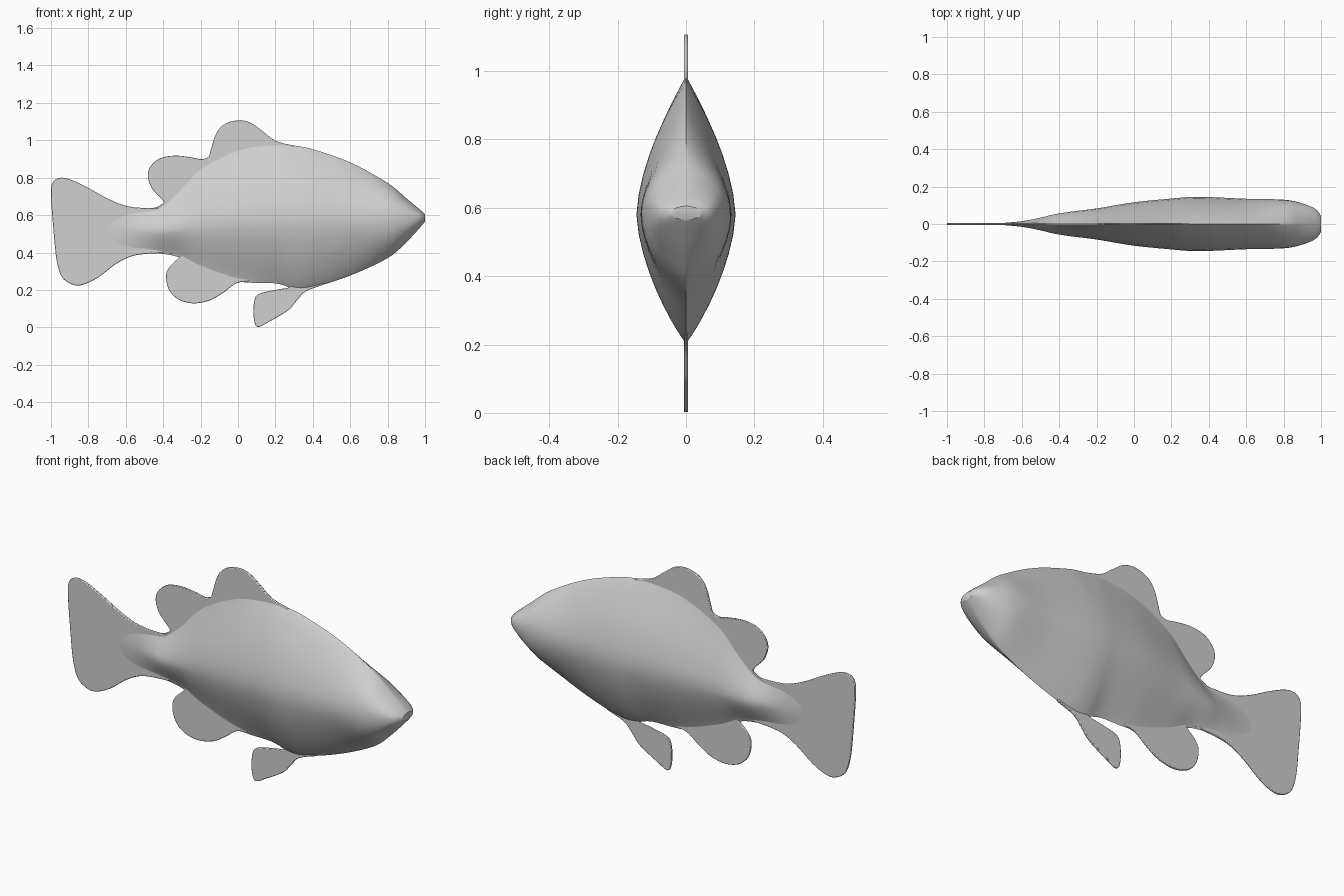
import bpy
import bmesh
import math

default_cube = bpy.data.objects.get("Cube")
if default_cube:
    bpy.data.objects.remove(default_cube, do_unlink=True)

FIN_HALF_THICKNESS = .006
SECTION_STEPS = 10

# One plain grey for the whole fish
grey = bpy.data.materials.new("light_grey")
grey.use_nodes = True
colour = (.63, .63, .63, 1)
grey.diffuse_color = colour
shader = next(n for n in grey.node_tree.nodes if n.type == 'BSDF_PRINCIPLED')
shader.inputs["Base Color"].default_value = colour


def catmull(p, q, r, s, t):
    """Blend four neighbouring points into one point between q and r."""
    return tuple(
        .5 * (2 * b + (c - a) * t
              + (2 * a - 5 * b + 4 * c - d) * t ** 2
              + (3 * b - a - 3 * c + d) * t ** 3)
        for a, b, c, d in zip(p, q, r, s))


def smooth_path(points, steps):
    """Open smooth path through all of the points."""
    padded = [points[0]] + list(points) + [points[-1]]
    path = []
    for i in range(len(points) - 1):
        for k in range(steps):
            path.append(catmull(*padded[i:i + 4], k / steps))
    path.append(points[-1])
    return path


def ramp(value, start, end):
    t = min(max((value - start) / (end - start), 0), 1)
    return t * t * (3 - 2 * t)


def finish(bm, name):
    """Turn the bmesh into a smooth shaded, coloured object."""
    bmesh.ops.recalc_face_normals(bm, faces=bm.faces)
    mesh = bpy.data.meshes.new(name)
    bm.to_mesh(mesh)
    bm.free()
    mesh.materials.append(grey)
    obj = bpy.data.objects.new(name, mesh)
    bpy.context.collection.objects.link(obj)
    bpy.ops.object.select_all(action='DESELECT')
    obj.select_set(True)
    bpy.context.view_layer.objects.active = obj
    bpy.ops.object.shade_smooth_by_angle(angle=math.radians(40))
    return obj


def section(x, top, bottom, middle, width):
    """Lens shaped ring: fuller at the snout, pinched where fins grow."""
    fullness = 1.6 + ramp(x, .6, 1)
    pinch = 1.3 - .4 * ramp(x, -.2, .4) - .2 * ramp(x, .7, 1)

    def half(end, side):
        points = []
        for k in range(SECTION_STEPS + 1):
            t = math.sin(k / SECTION_STEPS * math.pi / 2)
            y = width * max(1 - t ** fullness, 0) ** pinch
            points.append((x, side * y, middle + (end - middle) * t))
        return points

    return (half(top, 1) + half(top, -1)[-2::-1]
            + half(bottom, -1)[1:] + half(bottom, 1)[-2:0:-1])


def build_body(stations):
    bm = bmesh.new()
    rings = [[bm.verts.new(p) for p in section(*s)]
             for s in smooth_path(stations, 5)]
    for ring, following in zip(rings, rings[1:]):
        count = len(ring)
        for i in range(count):
            j = (i + 1) % count
            bm.faces.new((ring[i], ring[j], following[j], following[i]))
    bm.faces.new(rings[0])
    bm.faces.new(rings[-1])
    return finish(bm, "body")


def build_fin(name, edge, root):
    """Thin plate with a smooth outer edge and a root hidden in the body."""
    outline = smooth_path(edge, 5) + root
    bm = bmesh.new()
    verts = [bm.verts.new((x, -FIN_HALF_THICKNESS, z)) for x, z in outline]
    face = bm.faces.new(verts)
    extruded = bmesh.ops.extrude_face_region(bm, geom=[face])
    moved = [v for v in extruded["geom"] if isinstance(v, bmesh.types.BMVert)]
    bmesh.ops.translate(bm, verts=moved, vec=(0, 2 * FIN_HALF_THICKNESS, 0))
    fin = finish(bm, name)
    bevel = fin.modifiers.new("rounded_rim", 'BEVEL')
    bevel.width = FIN_HALF_THICKNESS * .6
    bevel.segments = 2
    bevel.limit_method = 'ANGLE'
    bevel.angle_limit = math.radians(60)
    return fin


# Body stations from snout to tail: x, top, bottom, widest height, half width
build_body([
    (1, .605, .565, .585, .043),
    (.97, .632, .53, .585, .08),
    (.9, .69, .455, .583, .11),
    (.8, .772, .37, .58, .13),
    (.6, .882, .277, .58, .135),
    (.4, .952, .213, .58, .144),
    (.3, .972, .207, .58, .144),
    (.2, .985, .235, .58, .136),
    (0, .965, .245, .57, .116),
    (-.2, .87, .31, .55, .083),
    (-.32, .74, .375, .53, .068),
    (-.42, .65, .395, .52, .053),
    (-.5, .637, .4, .52, .034),
    (-.6, .64, .39, .52, .015),
    (-.72, .64, .38, .52, .004),
])

# Fins: outer edge as x, z points, then the hidden root
build_fin("front_dorsal_fin", [
    (.3, .97), (.2, .998), (.13, 1.05), (.065, 1.095), (0, 1.107),
    (-.075, 1.085), (-.12, 1.03), (-.145, .95), (-.16, .91), (-.2, .898),
], [(-.2, .7), (.2, .8)])

build_fin("rear_dorsal_fin", [
    (-.16, .91), (-.19, .898), (-.255, .91), (-.337, .918), (-.417, .904),
    (-.468, .86), (-.482, .807), (-.46, .743), (-.41, .688),
    (-.397, .663), (-.43, .642),
], [(-.4, .55), (-.16, .7)])

build_fin("anal_fin", [
    (-.37, .396), (-.325, .39), (-.315, .374), (-.364, .326), (-.385, .278),
    (-.37, .203), (-.32, .15), (-.24, .128), (-.15, .144), (-.075, .187),
    (-.01, .235), (.06, .247),
], [(.02, .35), (-.2, .45), (-.36, .45)])

build_fin("pelvic_fin", [
    (.24, .235), (.28, .216), (.2, .2), (.11, .178), (.086, .134),
    (.084, .05), (.105, .002), (.17, .032), (.267, .09), (.315, .144),
    (.363, .193), (.465, .23),
], [(.4, .3), (.3, .3)])

build_fin("tail_fin", [
    (-.4, .64), (-.5, .638), (-.6, .65), (-.7, .69), (-.8, .745),
    (-.9, .792), (-.96, .798), (-.993, .77), (-1, .7), (-.985, .5),
    (-.97, .36), (-.945, .275), (-.9, .235), (-.84, .225), (-.75, .265),
    (-.65, .34), (-.55, .385), (-.4, .398),
], [])
